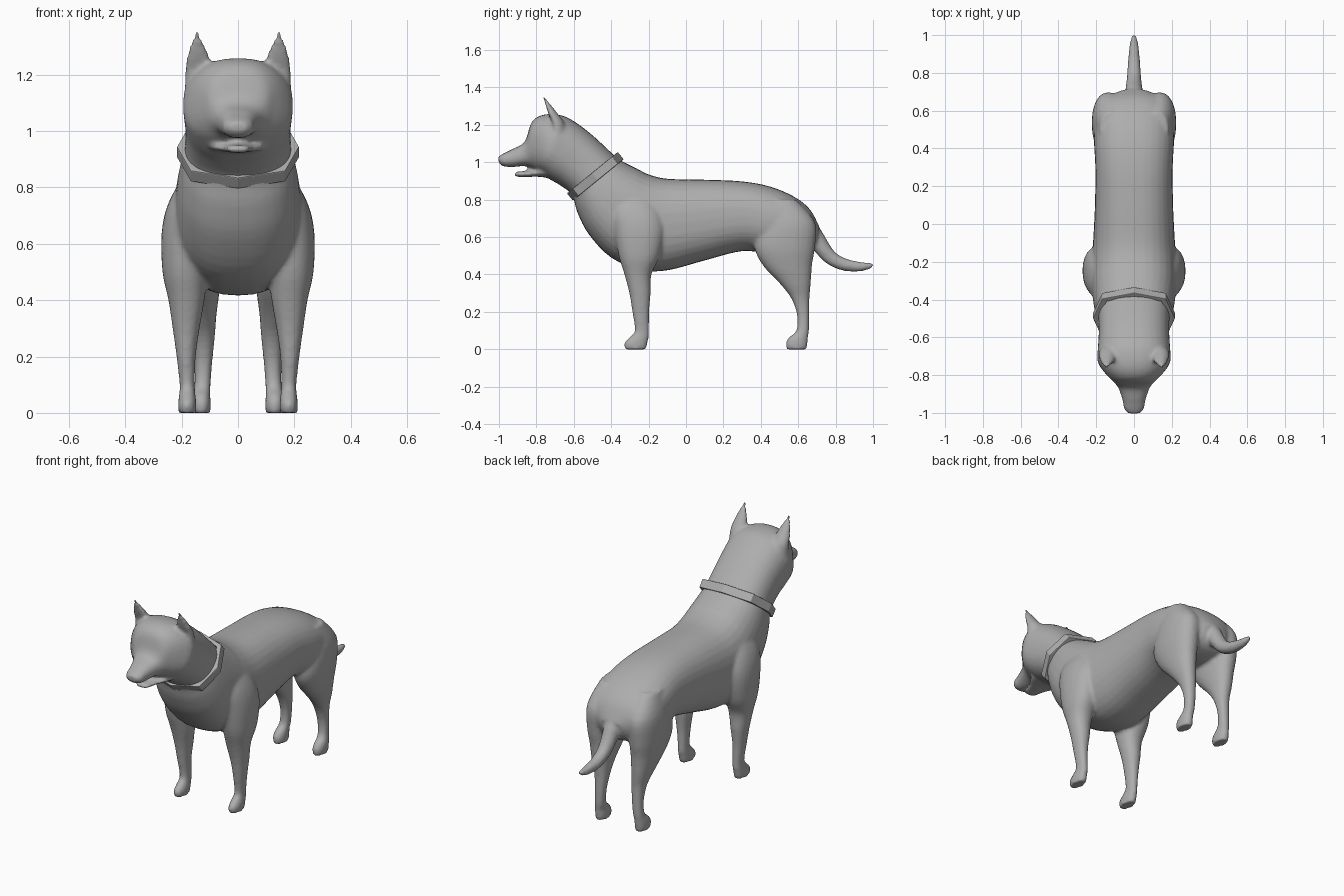
import bpy, bmesh, math
from mathutils import Vector as V

coat = bpy.data.materials.new("grey")
coat.diffuse_color = (0.42, 0.42, 0.42, 1)


def spow(v, p):
    return math.copysign(abs(v) ** p, v)


def catmull(p0, p1, p2, p3, t):
    return 0.5 * (2 * p1 + (p2 - p0) * t + (2 * p0 - 5 * p1 + 4 * p2 - p3) * t * t
                  + (3 * p1 - p0 - 3 * p2 + p3) * t ** 3)


def loft(bm, stations, n=32, power=2.0, sub=4, cup=1.0):
    """Closed skin through stations (centre, side vector, up vector)."""
    rows = []
    for i in range(len(stations) - 1):
        q = [stations[max(0, min(len(stations) - 1, i + k))] for k in (-1, 0, 1, 2)]
        for s in range(sub):
            rows.append([catmull(*[st[k] for st in q], s / sub) for k in range(3)])
    rows.append(stations[-1])
    rings = []
    for c, a, b in rows:
        ring = []
        for j in range(n):
            t = 2 * math.pi * j / n
            sn = spow(math.sin(t), 2 / power)
            ring.append(bm.verts.new(c + a * spow(math.cos(t), 2 / power)
                                     + b * (sn * cup if sn < 0 else sn)))
        rings.append(ring)
    for r0, r1 in zip(rings, rings[1:]):
        for j in range(n):
            k = (j + 1) % n
            bm.faces.new((r0[j], r0[k], r1[k], r1[j]))
    bm.faces.new(rings[0][::-1])
    bm.faces.new(rings[-1])


def slab(rows):
    """Stations from side outline: top y, top z, bottom y, bottom z, half width."""
    return [(V((0, (ty + by) / 2, (tz + bz) / 2)), V((w, 0, 0)),
             V((0, (ty - by) / 2, (tz - bz) / 2))) for ty, tz, by, bz, w in rows]


def upright(rows, side):
    """Stations stacked in height: z, x, y, x radius, y radius."""
    return [(V((side * x, y, z)), V((rx, 0, 0)), V((0, ry, 0))) for z, x, y, rx, ry in rows]


def finish(bm, name):
    bmesh.ops.recalc_face_normals(bm, faces=bm.faces)
    me = bpy.data.meshes.new(name)
    bm.to_mesh(me)
    bm.free()
    me.materials.append(coat)
    ob = bpy.data.objects.new(name, me)
    bpy.context.collection.objects.link(ob)
    return ob


body = bmesh.new()

# trunk and neck, from rump to skull
loft(body, slab([
    (.715, .65, .69, .56, .07), (.665, .745, .65, .52, .165), (.58, .815, .56, .50, .205),
    (.45, .87, .44, .51, .212), (.30, .898, .30, .525, .205), (.10, .907, .10, .475, .207),
    (-.10, .912, -.10, .422, .217), (-.20, .935, -.24, .425, .225),
    (-.25, .96, -.40, .49, .225), (-.30, .985, -.52, .615, .215),
    (-.33, 1.0, -.58, .73, .203), (-.37, 1.025, -.61, .825, .19),
    (-.50, 1.145, -.67, .875, .187), (-.60, 1.22, -.73, .91, .192),
    (-.67, 1.252, -.775, .945, .193), (-.76, 1.255, -.80, .955, .16),
    (-.825, 1.215, -.83, .97, .118), (-.862, 1.11, -.865, .98, .085),
    (-.93, 1.07, -.925, .975, .062), (-.98, 1.045, -.975, .978, .052),
    (-1.005, 1.03, -1.0, .995, .03)]), power=2.4)

# lower jaw
loft(body, slab([(-.70, 1.0, -.70, .91, .12), (-.78, .965, -.78, .922, .095),
                 (-.84, .955, -.84, .922, .06), (-.90, .95, -.90, .922, .042),
                 (-.918, .945, -.918, .928, .025)]))

# tail
path = [(.64, .66, .05), (.69, .60, .048), (.73, .54, .043), (.78, .485, .038),
        (.85, .452, .033), (.93, .442, .026), (.98, .446, .017), (1.003, .452, .008)]
tail = []
for i, (y, z, r) in enumerate(path):
    p, q = path[max(i - 1, 0)], path[min(i + 1, len(path) - 1)]
    d = V((0, q[0] - p[0], q[1] - p[1])).normalized()
    tail.append((V((0, y, z)), V((r, 0, 0)), V((0, -d.z, d.y)) * r))
loft(body, tail, n=20)

front_leg = [(.86, .13, -.29, .05, .08), (.75, .165, -.27, .08, .13), (.64, .184, -.25, .087, .135),
             (.50, .188, -.25, .08, .11), (.40, .183, -.257, .064, .072),
             (.30, .184, -.246, .048, .057), (.20, .184, -.242, .034, .045),
             (.10, .18, -.236, .027, .038), (.065, .18, -.25, .029, .052),
             (.035, .18, -.268, .032, .062), (0, .18, -.27, .031, .058)]
hind_leg = [(.80, .12, .50, .06, .09), (.68, .132, .54, .086, .15), (.55, .138, .528, .084, .162),
            (.45, .135, .542, .072, .132), (.35, .13, .585, .054, .082),
            (.27, .122, .612, .04, .048), (.18, .122, .627, .031, .033),
            (.10, .126, .624, .029, .034), (.065, .13, .602, .031, .05),
            (.035, .13, .592, .034, .058), (0, .13, .592, .032, .054)]
ear = [(1.14, .135, -.69, .055, .05), (1.21, .138, -.70, .05, .05), (1.26, .141, -.723, .041, .038),
       (1.31, .144, -.745, .023, .02), (1.352, .146, -.765, .007, .006)]
for side in (-1, 1):
    loft(body, upright(front_leg, side), n=24, power=2.2)
    loft(body, upright(hind_leg, side), n=24, power=2.2)
    loft(body, upright(ear, side), n=20, cup=.35)

# fuse everything into one smooth skin
dog = finish(body, "dog_body")
fuse = dog.modifiers.new("fuse", 'REMESH')
fuse.mode = 'VOXEL'
fuse.voxel_size = 0.01
fuse.use_smooth_shade = True
relax = dog.modifiers.new("relax", 'SMOOTH')
relax.factor = 0.5
relax.iterations = 5

# eight-sided collar, tilted across the neck
bm = bmesh.new()
centre, u, n = V((0, -.485, .925)), V((0, .775, .632)), V((0, -.632, .775))
corners = [(0, .175), (.168, .135), (.217, 0), (.168, -.135),
           (0, -.175), (-.168, -.135), (-.217, 0), (-.168, .135)]
rings = []
for x, h in corners:
    rings.append([bm.verts.new(centre + V((x * k, 0, 0)) + u * (h * k) + n * w)
                  for k, w in ((.86, -.025), (1, -.025), (1, .025), (.86, .025))])
for i in range(8):
    a, b = rings[i], rings[(i + 1) % 8]
    for j in range(4):
        k = (j + 1) % 4
        bm.faces.new((a[j], a[k], b[k], b[j]))
collar = finish(bm, "collar")
bevel = collar.modifiers.new("soft_edge", 'BEVEL')
bevel.width = 0.004
bevel.segments = 2
